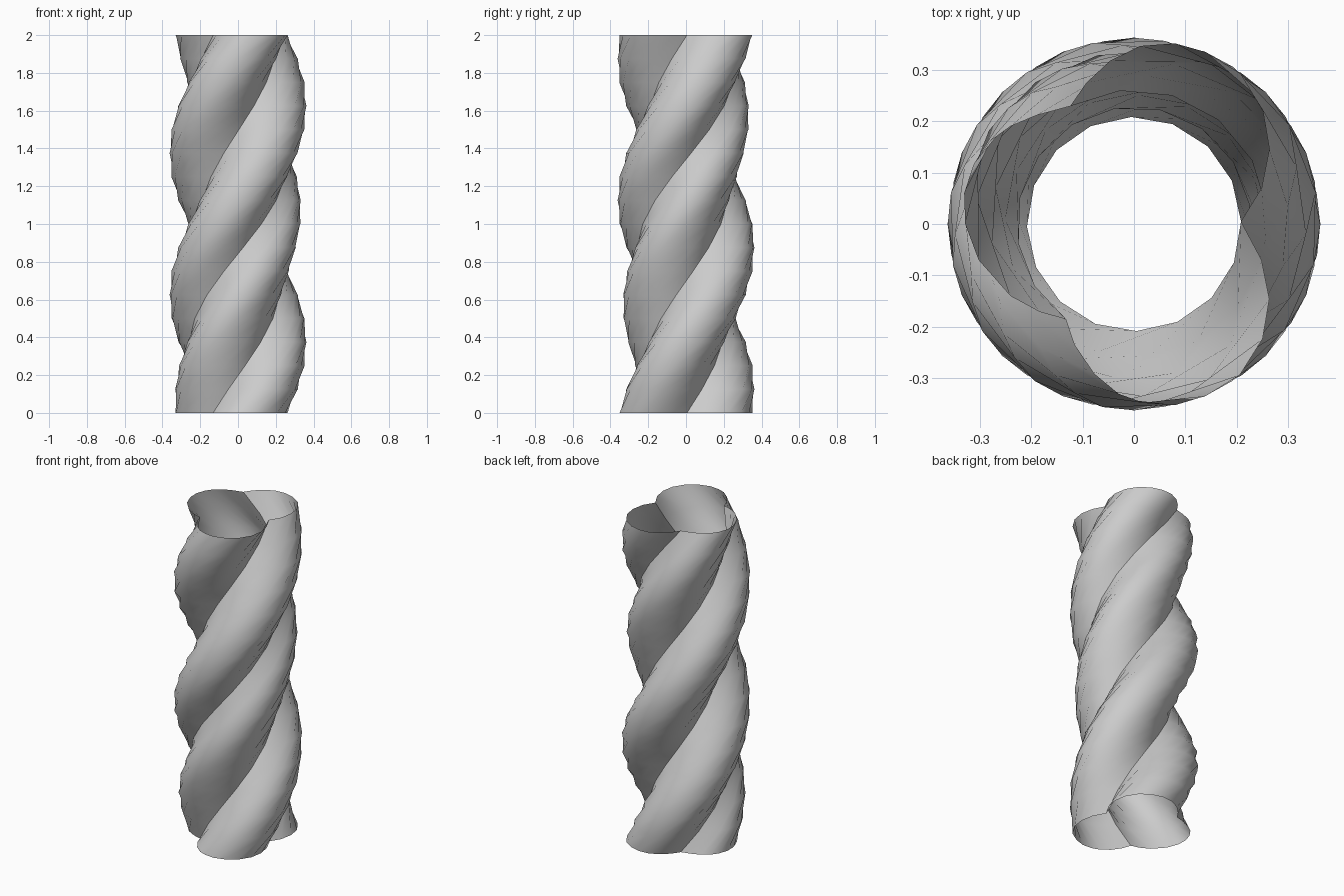
import bpy, bmesh
from math import pi
from mathutils import Matrix, Vector

if "Cube" in bpy.data.objects:
    bpy.data.objects.remove(bpy.data.objects["Cube"])

HEIGHT, STEPS = 2.0, 16

# open cross-section arcs of the three strands, counter-clockwise at z = 0
PROFILES = {
    "strand_back": [(.208, .005), (.248, .07), (.263, .146), (.25, .223), (.206, .293),
                    (.14, .334), (.08, .351), (.012, .346), (-.047, .317), (-.093, .274),
                    (-.124, .229)],
    "strand_left": [(-.124, .229), (-.19, .211), (-.24, .19), (-.281, .16), (-.312, .115),
                    (-.33, .06), (-.328, 0), (-.302, -.07), (-.24, -.14), (-.183, -.171),
                    (-.132, -.185)],
    "strand_front": [(-.132, -.185), (-.115, -.235), (-.077, -.291), (-.03, -.33), (.02, -.348),
                     (.08, -.352), (.14, -.334), (.206, -.293), (.25, -.223), (.263, -.146),
                     (.248, -.07), (.208, .005)],
}


def twisted_sheet(name, profile):
    """Sweep an open arc upward through one full turn."""
    bm = bmesh.new()
    rows = []
    for s in range(STEPS + 1):
        t = s / STEPS
        m = Matrix.Translation((0, 0, HEIGHT * t)) @ Matrix.Rotation(2 * pi * t, 4, 'Z')
        rows.append([bm.verts.new(m @ Vector((x, y, 0))) for x, y in profile])
    for low, high in zip(rows, rows[1:]):
        for i in range(len(profile) - 1):
            bm.faces.new((low[i], low[i + 1], high[i + 1], high[i])).smooth = True
    mesh = bpy.data.meshes.new(name)
    bm.to_mesh(mesh)
    bm.free()
    obj = bpy.data.objects.new(name, mesh)
    bpy.context.collection.objects.link(obj)
    return obj


# three open-ended strands of the twisted column
for part, points in PROFILES.items():
    twisted_sheet(part, points)
